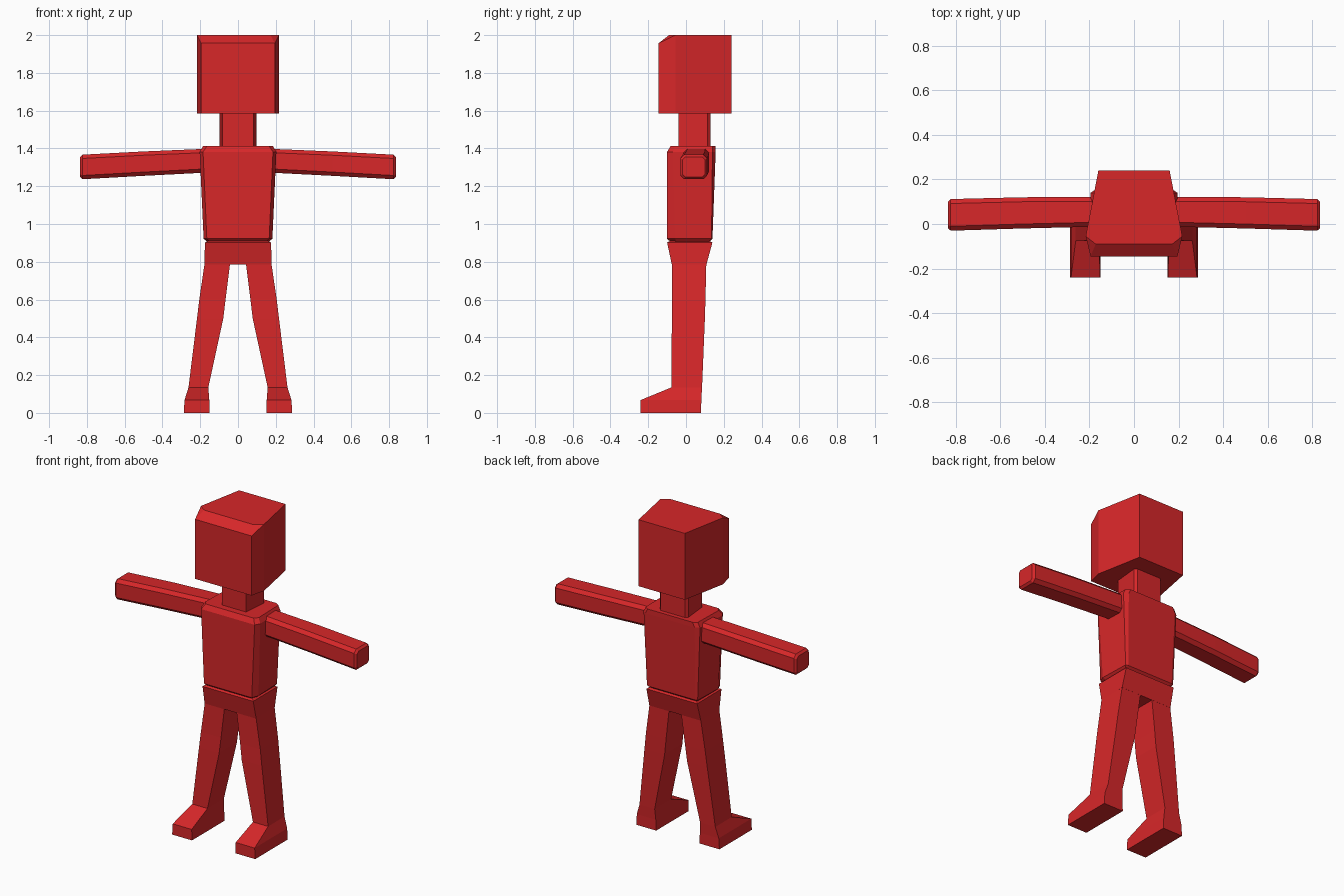
import bpy, bmesh

if "Cube" in bpy.data.objects:
    bpy.data.objects.remove(bpy.data.objects["Cube"])

red = bpy.data.materials.new("red")
red.diffuse_color = (0.68, 0.02, 0.022, 1)
red.use_nodes = True
red.node_tree.nodes["Principled BSDF"].inputs["Base Color"].default_value = red.diffuse_color


def loft(name, rings, mirror=False):
    """Skin a stack of equal-length rings, capping both ends."""
    bm = bmesh.new()
    loops = [[bm.verts.new(p) for p in ring] for ring in rings]
    n = len(loops[0])
    for a, b in zip(loops, loops[1:]):
        for i in range(n):
            j = (i + 1) % n
            bm.faces.new((a[i], a[j], b[j], b[i]))
    bm.faces.new(loops[0][::-1])
    bm.faces.new(loops[-1])
    bmesh.ops.recalc_face_normals(bm, faces=bm.faces)
    mesh = bpy.data.meshes.new(name)
    bm.to_mesh(mesh)
    bm.free()
    mesh.materials.append(red)
    obj = bpy.data.objects.new(name, mesh)
    bpy.context.collection.objects.link(obj)
    if mirror:
        obj.modifiers.new("mirror", 'MIRROR')
    return obj


def plan(half, z):
    """Symmetric horizontal ring from its right half, listed front to back."""
    return [(x, y, z) for x, y in half] + [(-x, y, z) for x, y in half[::-1]]


def box_ring(x0, x1, y0, y1, z):
    return [(x0, y0, z), (x1, y0, z), (x1, y1, z), (x0, y1, z)]


def octagon(x, y0, y1, z0, z1, c):
    """Chamfered rectangular arm section."""
    return [(x, y, z) for y, z in (
        (y0 + c, z0), (y1 - c, z0), (y1, z0 + c), (y1, z1 - c),
        (y1 - c, z1), (y0 + c, z1), (y0, z1 - c), (y0, z0 + c))]


# Head: tapers to the back, sloped brow edge along the front of the top
base = [(0.195, -0.145), (0.217, -0.055), (0.16, 0.24)]
top = plan([(0.172, -0.09), (0.217, -0.055), (0.16, 0.24)], 2.0)
brow = [(x, y, 1.957 if y < -0.1 else 2.0) for x, y, _ in plan(base, 0)]
head = loft("head", [plan(base, 1.585), brow])
bm = bmesh.new()
bm.from_mesh(head.data)
bm.verts.ensure_lookup_table()
cap = max(bm.faces, key=lambda f: f.calc_center_median().z)
ring = list(cap.verts)
bm.faces.remove(cap)
front = sorted((v for v in ring if v.co.y < -0.1), key=lambda v: v.co.x)
side = sorted((v for v in ring if -0.1 < v.co.y < 0), key=lambda v: v.co.x)
back = sorted((v for v in ring if v.co.y > 0), key=lambda v: v.co.x)
edge = [bm.verts.new(top[5]), bm.verts.new(top[0])]
bm.faces.new((front[0], front[1], edge[1], edge[0]))
bm.faces.new((front[0], edge[0], side[0]))
bm.faces.new((front[1], side[1], edge[1]))
bm.faces.new((edge[0], edge[1], side[1], back[1], back[0], side[0]))
bmesh.ops.recalc_face_normals(bm, faces=bm.faces)
bm.to_mesh(head.data)
bm.free()

# Neck
neck = [(0.083, -0.04), (0.098, 0.115), (0.085, 0.13)]
loft("neck", [plan(neck, 1.39), plan(neck, 1.6)])

# Torso: chamfered corners, bevelled shoulders and waist
loft("torso", [
    plan([(0.15, -0.085), (0.165, -0.05), (0.165, 0.12), (0.15, 0.125)], 0.908),
    plan([(0.165, -0.10), (0.182, -0.058), (0.175, 0.135), (0.16, 0.14)], 0.922),
    plan([(0.185, -0.10), (0.203, -0.07), (0.195, 0.14), (0.17, 0.157)], 1.382),
    plan([(0.165, -0.082), (0.185, -0.06), (0.18, 0.14), (0.155, 0.157)], 1.412)])

# Pelvis
loft("pelvis", [
    box_ring(-0.178, 0.178, -0.075, 0.108, 0.785),
    box_ring(-0.175, 0.175, -0.10, 0.14, 0.902),
    box_ring(-0.16, 0.16, -0.085, 0.125, 0.91)])

# Legs with feet
loft("leg", [
    box_ring(0.15, 0.287, -0.24, 0.08, 0.0),
    box_ring(0.152, 0.283, -0.24, 0.081, 0.068),
    box_ring(0.157, 0.262, -0.077, 0.085, 0.135),
    box_ring(0.078, 0.217, -0.075, 0.1, 0.5),
    box_ring(0.066, 0.205, -0.073, 0.103, 0.6),
    box_ring(0.042, 0.177, -0.0745, 0.1075, 0.79)], mirror=True)

# Arms
loft("arm", [
    octagon(0.17, -0.012, 0.122, 1.272, 1.398, 0.02),
    octagon(0.5, -0.02, 0.12, 1.255, 1.384, 0.02),
    octagon(0.823, -0.03, 0.112, 1.237, 1.367, 0.02),
    octagon(0.836, -0.018, 0.1, 1.249, 1.355, 0.014)], mirror=True)
